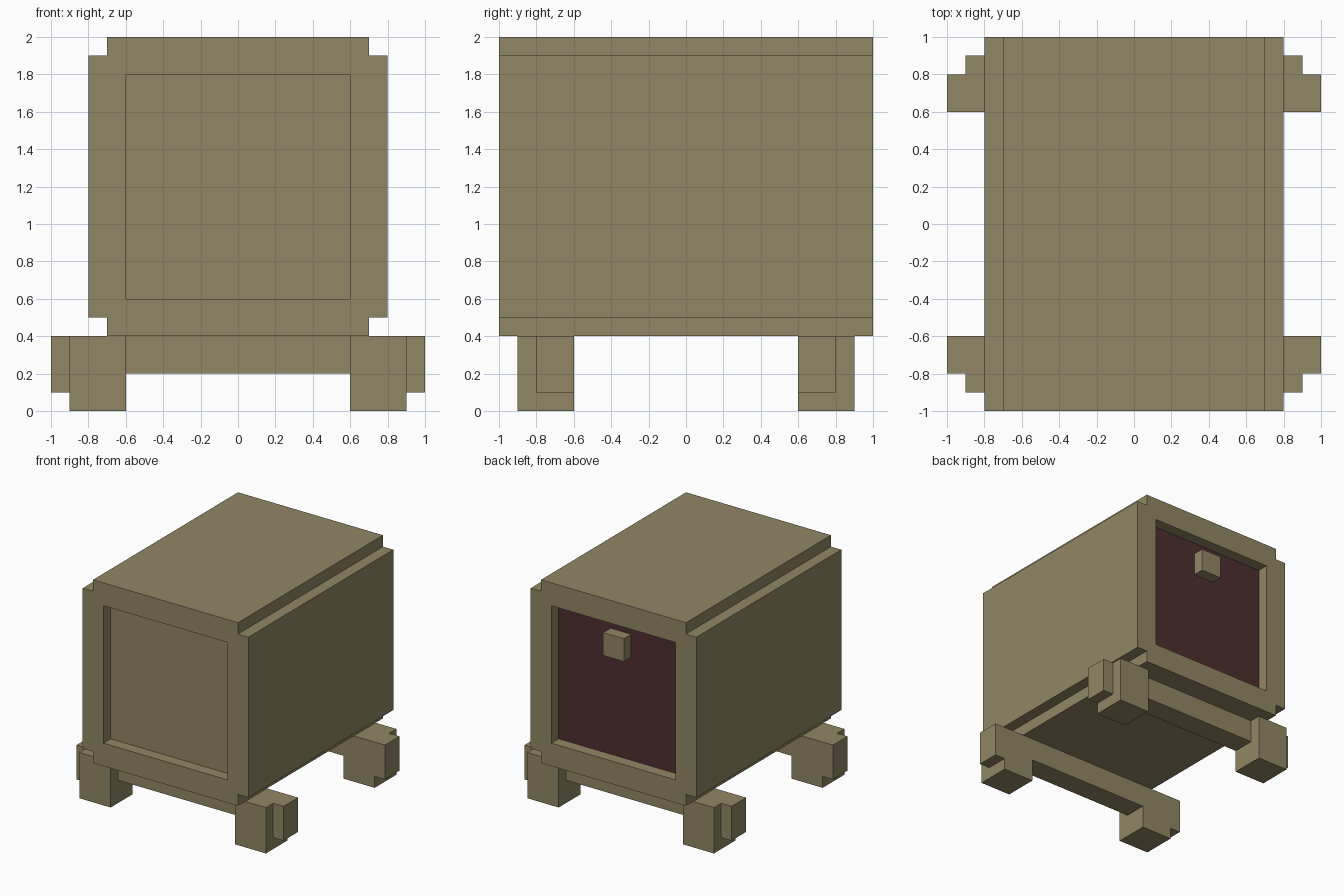
import bpy
import bmesh

cube = bpy.data.objects.get("Cube")
if cube:
    bpy.data.objects.remove(cube, do_unlink=True)


def material(name, rgb):
    mat = bpy.data.materials.new(name)
    mat.use_nodes = True
    mat.diffuse_color = (*rgb, 1)
    mat.node_tree.nodes["Principled BSDF"].inputs["Base Color"].default_value = (*rgb, 1)
    return mat


tan = material("khaki_tan", (0.283, 0.242, 0.133))
maroon = material("dark_maroon", (0.076, 0.029, 0.029))


def finish(name, bm, mat):
    bmesh.ops.recalc_face_normals(bm, faces=bm.faces)
    mesh = bpy.data.meshes.new(name)
    bm.to_mesh(mesh)
    bm.free()
    mesh.materials.append(mat)
    obj = bpy.data.objects.new(name, mesh)
    bpy.context.collection.objects.link(obj)
    return obj


def box(name, xs, ys, zs, mat=tan):
    """Box spanning the given (min, max) range on each axis."""
    bm = bmesh.new()
    bmesh.ops.create_cube(bm, size=1)
    for v in bm.verts:
        v.co = [sum(r) / 2 + c * (r[1] - r[0]) for c, r in zip(v.co, (xs, ys, zs))]
    return finish(name, bm, mat)


def tube(name, loops, half_length, mat):
    """Outline with holes, given as (x, z) loops, extruded along y."""
    bm = bmesh.new()
    edges = []
    for loop in loops:
        verts = [bm.verts.new((x, -half_length, z)) for x, z in loop]
        edges += [bm.edges.new((a, b)) for a, b in zip(verts, verts[1:] + verts[:1])]
    bmesh.ops.triangle_fill(bm, edges=edges, use_beauty=True, normal=(0, -1, 0))
    result = bmesh.ops.extrude_face_region(bm, geom=bm.faces[:], use_keep_orig=True)
    moved = [g for g in result["geom"] if isinstance(g, bmesh.types.BMVert)]
    bmesh.ops.translate(bm, verts=moved, vec=(0, 2 * half_length, 0))
    return finish(name, bm, mat)


# Crate shell with notched long edges and a square opening
half = [(0.7, 0.4), (0.7, 0.5), (0.8, 0.5), (0.8, 1.9), (0.7, 1.9), (0.7, 2.0)]
outline = half + [(-x, z) for x, z in reversed(half)]
opening = [(-0.6, 0.6), (0.6, 0.6), (0.6, 1.8), (-0.6, 1.8)]
tube("crate_shell", [outline, opening], 1, tan)

# Recessed end panels and the door handle
box("front_panel", (-0.6, 0.6), (-0.9, -0.8), (0.6, 1.8))
box("back_door", (-0.6, 0.6), (0.8, 0.9), (0.6, 1.8), maroon)
box("door_handle", (-0.1, 0.1), (0.9, 1.0), (1.5, 1.7))


def span(sign, a, b):
    return tuple(sorted((sign * a, sign * b)))


# Feet with outer lugs, joined by a cross bar at each end
for end, sy in (("front", -1), ("back", 1)):
    box(end + "_cross_bar", (-0.6, 0.6), span(sy, 0.6, 0.8), (0.2, 0.4))
    for side, sx in (("left", 1), ("right", -1)):
        box(f"{end}_{side}_foot", span(sx, 0.6, 0.9), span(sy, 0.6, 0.9), (0, 0.4))
        box(f"{end}_{side}_foot_lug", span(sx, 0.9, 1.0), span(sy, 0.6, 0.8), (0.1, 0.4))
